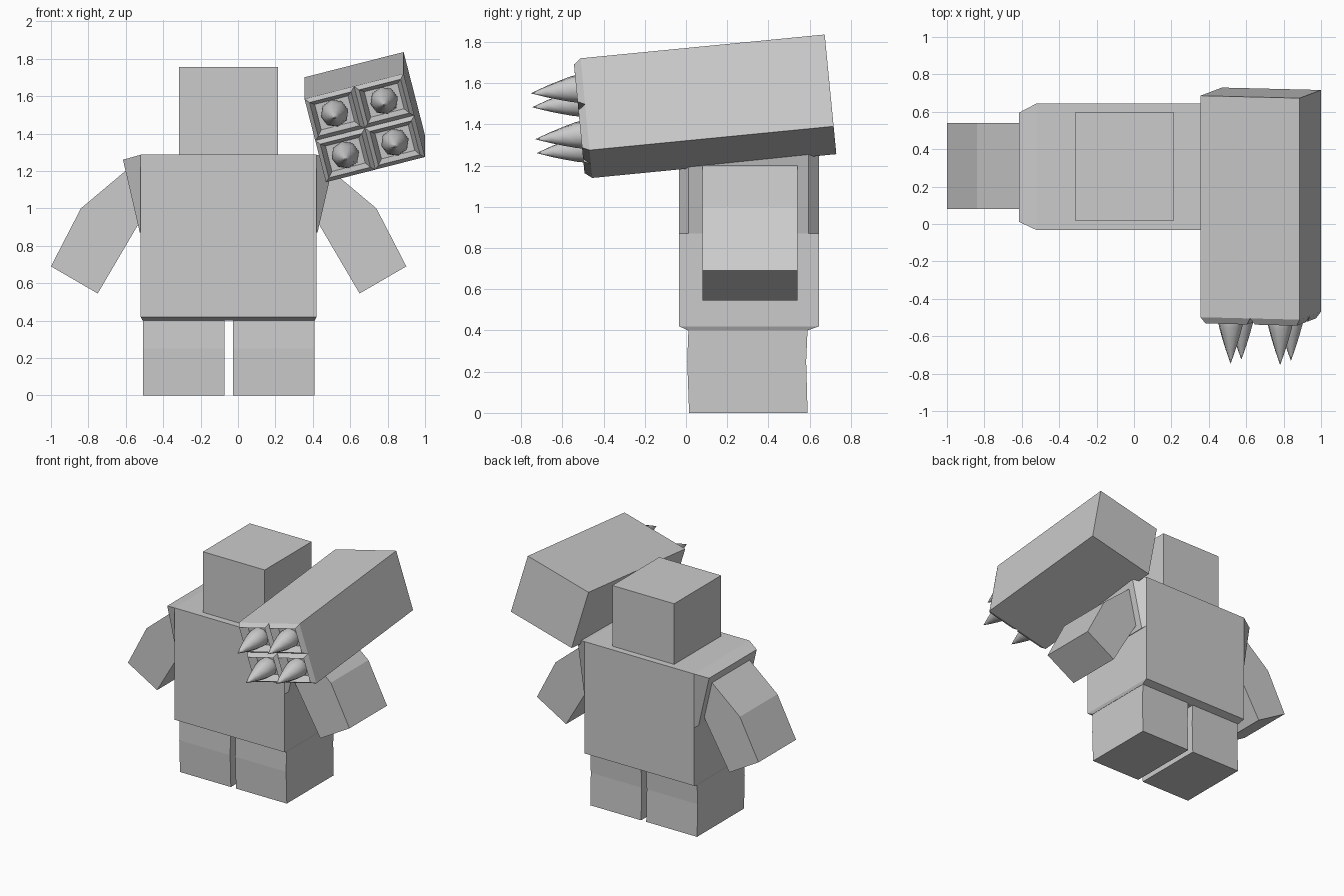
import bpy, bmesh, math
from mathutils import Vector, Matrix

if "Cube" in bpy.data.objects:
    bpy.data.objects.remove(bpy.data.objects["Cube"])

grey = bpy.data.materials.new("plain_grey")
grey.diffuse_color = (0.6, 0.6, 0.6, 1)
grey.use_nodes = True
grey.node_tree.nodes["Principled BSDF"].inputs["Base Color"].default_value = grey.diffuse_color
CX = -0.05  # mirror plane of the figure


def loft(bm, rings, start=True, end=True):
    """Skin a list of equal-length point rings, with optional end caps."""
    vs = [[bm.verts.new(p) for p in r] for r in rings]
    n = len(vs[0])
    for a, b in zip(vs, vs[1:]):
        for i in range(n):
            j = (i + 1) % n
            bm.faces.new((a[i], a[j], b[j], b[i]))
    if start:
        bm.faces.new(vs[0])
    if end:
        bm.faces.new(vs[-1])


def finish(name, bm, matrix=None, smooth=False):
    bmesh.ops.remove_doubles(bm, verts=bm.verts, dist=1e-4)
    if matrix:
        bm.transform(matrix)
    bmesh.ops.recalc_face_normals(bm, faces=bm.faces)
    me = bpy.data.meshes.new(name)
    bm.to_mesh(me)
    bm.free()
    me.materials.append(grey)
    ob = bpy.data.objects.new(name, me)
    bpy.context.collection.objects.link(ob)
    if smooth:
        bpy.context.view_layer.objects.active = ob
        ob.select_set(True)
        bpy.ops.object.shade_smooth_by_angle(angle=math.radians(60))
        ob.select_set(False)


def part(name, rings):
    bm = bmesh.new()
    loft(bm, rings)
    finish(name, bm)


def rect(x0, x1, y0, y1, z):
    return [(x0, y0, z), (x1, y0, z), (x1, y1, z), (x0, y1, z)]


# Torso with a bevelled underside, and the head
part("torso", [rect(-0.51, 0.41, 0.01, 0.59, 0.40),
               rect(-0.52, 0.42, -0.033, 0.645, 0.42),
               rect(-0.52, 0.42, -0.033, 0.645, 1.287)])
part("head", [rect(-0.315, 0.215, 0.02, 0.595, 1.28),
              rect(-0.315, 0.215, 0.02, 0.595, 1.757)])

# Paired limbs, mirrored about the middle of the torso
for side, s in (("left", -1), ("right", 1)):
    def X(d):
        return CX + s * d

    # Leg with a slight bend at the knee
    part(side + "_leg", [rect(X(0.022), X(0.458), 0.015, 0.59, 0),
                         rect(X(0.022), X(0.458), 0.006, 0.583, 0.25),
                         rect(X(0.022), X(0.458), 0.012, 0.59, 0.41)])
    # Flared shoulder wedge
    part(side + "_shoulder", [
        [(X(0.46), -0.033, 0.87), (X(0.46), 0.645, 0.87),
         (X(0.46), 0.645, 1.287), (X(0.46), -0.033, 1.287)],
        [(X(0.47), -0.033, 0.87), (X(0.47), 0.645, 0.87),
         (X(0.47), 0.645, 1.287), (X(0.47), -0.033, 1.287)],
        [(X(0.475), 0.012, 0.87), (X(0.475), 0.595, 0.87),
         (X(0.565), 0.595, 1.26), (X(0.565), 0.012, 1.26)]])
    # Bent arm
    outline = [(0.54, 1.21), (0.79, 1.0), (0.95, 0.69),
               (0.70, 0.545), (0.48, 0.92), (0.45, 1.1)]
    part(side + "_arm", [[(X(d), y, z) for d, z in outline]
                         for y in (0.08, 0.54)])

# Launcher axes: local x = width, y = length to the back, z = height
u = Vector((0.53, -0.013, 0.135)).normalized()
back = Vector((0, 1.18, 0.115)).normalized()
v = u.cross(back).normalized()
frame = Matrix((u, back, v)).transposed().to_4x4()
frame.translation = (0.47, -0.455, 1.14)
W, H, L = 0.547, 0.462, 1.19


def cell_ring(i, j, inset, y):
    x0, x1 = i * W / 2 + inset, (i + 1) * W / 2 - inset
    z0, z1 = j * H / 2 + inset, (j + 1) * H / 2 - inset
    return [(x0, y, z0), (x1, y, z0), (x1, y, z1), (x0, y, z1)]


cells = [(i, j) for i in (0, 1) for j in (0, 1)]

# Launcher casing with four raised, hollowed tubes at the front
bm = bmesh.new()
border = [(0, 0), (W / 2, 0), (W, 0), (W, H / 2),
          (W, H), (W / 2, H), (0, H), (0, H / 2)]
loft(bm, [[(x, y, z) for x, z in border] for y in (0, L)], start=False)
for i, j in cells:
    loft(bm, [cell_ring(i, j, 0, 0), cell_ring(i, j, 0.022, -0.035),
              cell_ring(i, j, 0.045, 0.03)], start=False)
finish("launcher", bm, frame)

# Pointed rockets
profile = [(0.035, 0.065), (0.0, 0.075), (-0.06, 0.064),
           (-0.12, 0.047), (-0.18, 0.028), (-0.255, 0.001)]
for i, j in cells:
    cx, cz = (i + 0.5) * W / 2, (j + 0.5) * H / 2
    bm = bmesh.new()
    loft(bm, [[(cx + r * math.cos(k * math.tau / 8), y,
                cz + r * math.sin(k * math.tau / 8)) for k in range(8)]
              for y, r in profile])
    finish("rocket", bm, frame, smooth=True)
